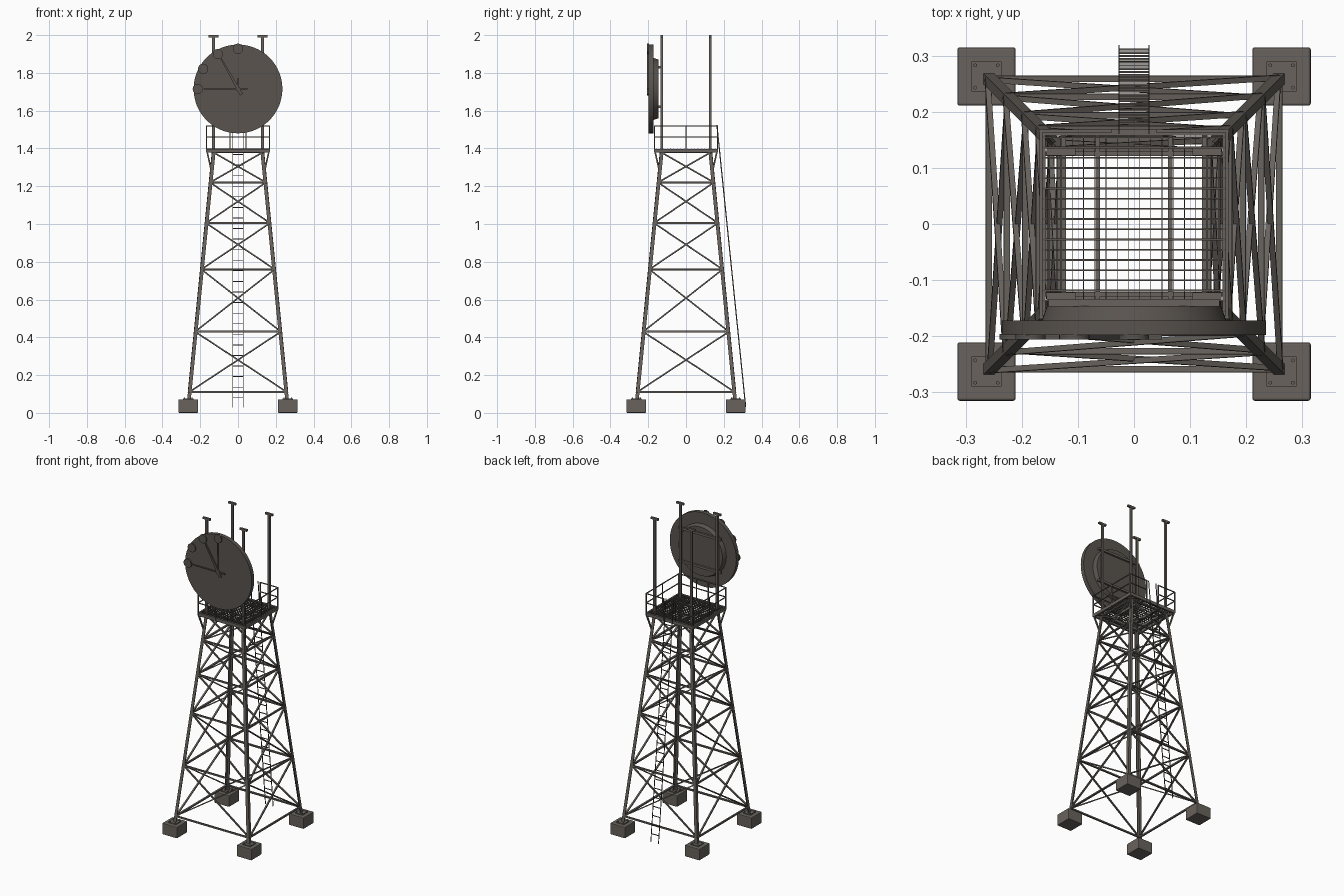
import bpy, bmesh, math
from mathutils import Vector as V, Matrix

if "Cube" in bpy.data.objects:
    bpy.data.objects.remove(bpy.data.objects["Cube"])

def material(name, c):
    m = bpy.data.materials.new(name)
    m.diffuse_color = (*c, 1)
    m.use_nodes = True
    m.node_tree.nodes["Principled BSDF"].inputs["Base Color"].default_value = m.diffuse_color
    return m

STEEL = material("weathered_steel", (0.138, 0.123, 0.109))
DARK = material("dark_steel", (0.100, 0.088, 0.077))

def finish(bm, name, mat, smooth=False):
    bmesh.ops.recalc_face_normals(bm, faces=bm.faces)
    me = bpy.data.meshes.new(name)
    bm.to_mesh(me)
    bm.free()
    ob = bpy.data.objects.new(name, me)
    bpy.context.collection.objects.link(ob)
    me.materials.append(mat)
    if smooth:
        bpy.context.view_layer.objects.active = ob
        ob.select_set(True)
        bpy.ops.object.shade_smooth_by_angle(angle=math.radians(35))
        ob.select_set(False)
    return ob

def prism(bm, p, q, profile, side):
    """Sweep a closed profile (side, other) from p to q."""
    p, q = V(p), V(q)
    d = (q - p).normalized()
    s = V(side)
    s = (s - d * s.dot(d)).normalized()
    t = d.cross(s)
    rings = [[bm.verts.new(c + s * a + t * b) for a, b in profile] for c in (p, q)]
    n = len(profile)
    for i in range(n):
        j = (i + 1) % n
        bm.faces.new((rings[0][i], rings[0][j], rings[1][j], rings[1][i]))
    bm.faces.new(rings[0])
    bm.faces.new(rings[1])

def bar(bm, p, q, w, h=None, side=(0, 1, 0.01)):
    a, b = w / 2, (h or w) / 2
    prism(bm, p, q, [(-a, -b), (a, -b), (a, b), (-a, b)], side)

def box(bm, lo, hi):
    lo, hi = V(lo), V(hi)
    m = Matrix.Translation((lo + hi) / 2) @ Matrix.Diagonal((*(hi - lo), 1))
    bmesh.ops.create_cube(bm, size=1, matrix=m)

def disc(bm, c, r1, r2, y0, y1, n):
    m = Matrix.Translation((c[0], (y0 + y1) / 2, c[1])) @ Matrix.Rotation(math.pi / 2, 4, 'X')
    bmesh.ops.create_cone(bm, cap_ends=True, segments=n, radius1=r1, radius2=r2,
                          depth=y1 - y0, matrix=m)

CORNERS = [(-1, -1), (1, -1), (1, 1), (-1, 1)]
SIDES = list(zip(CORNERS, CORNERS[1:] + CORNERS[:1]))
def half(z): return 0.262 - (z - 0.08) * 0.1

# concrete footings
bm = bmesh.new()
for sx, sy in CORNERS:
    box(bm, (sx * .263 - .052, sy * .263 - .052, 0), (sx * .263 + .052, sy * .263 + .052, .072))
foot = finish(bm, "footings", STEEL)
bv = foot.modifiers.new("soft_edges", 'BEVEL')
bv.width, bv.segments = 0.004, 2

# base plates with bolts
bm = bmesh.new()
for sx, sy in CORNERS:
    x, y = sx * .263, sy * .263
    box(bm, (x - .027, y - .027, .07), (x + .027, y + .027, .077))
    for i, j in CORNERS:
        m = Matrix.Translation((x + i * .02, y + j * .02, .079))
        bmesh.ops.create_cone(bm, cap_ends=True, segments=6, radius1=.0035, radius2=.0035, depth=.006, matrix=m)
finish(bm, "base_plates", STEEL)

# angle-iron legs, heel facing outwards
bm = bmesh.new()
for sx, sy in CORNERS:
    pts = []
    for z in (.076, 1.39):
        h = half(z) + .006
        f, t = .019, .004
        prof = [(0, 0), (f, 0), (f, t), (t, t), (t, f), (0, f)]
        pts.append([bm.verts.new((sx * (h - a), sy * (h - b), z)) for a, b in prof])
    for i in range(6):
        j = (i + 1) % 6
        bm.faces.new((pts[0][i], pts[0][j], pts[1][j], pts[1][i]))
    for r in pts:
        bm.faces.new(r)
finish(bm, "legs", STEEL)

# horizontal rings and crossed braces
levels = [.11, .43, .76, 1.005, 1.22, 1.38]
rings, braces = bmesh.new(), bmesh.new()
for a, b in SIDES:
    out = V((a[0] + b[0], a[1] + b[1], .2)).normalized()
    def at(c, z): return V((c[0] * half(z), c[1] * half(z), z))
    for z in levels:
        bar(rings, at(a, z), at(b, z), .011, .009, out)
    for z0, z1 in zip(levels, levels[1:]):
        bar(braces, at(a, z0) + out * .002, at(b, z1) + out * .002, .010, .007, out)
        bar(braces, at(b, z0) - out * .002, at(a, z1) - out * .002, .010, .007, out)
finish(rings, "horizontal_rings", STEEL)
finish(braces, "cross_braces", STEEL)

# platform frame, joists and corner brackets
bm = bmesh.new()
P = .163
for a, b in SIDES:
    bar(bm, (a[0] * P, a[1] * P, 1.388), (b[0] * P, b[1] * P, 1.388), .010, .020, (a[0] + b[0], a[1] + b[1], 0))
    bar(bm, (a[0] * P, a[1] * P, 1.38), (a[0] * .141, a[1] * .141, 1.28), .008)
for x in (-.125, -.065, .065, .125):
    box(bm, (x - .004, -P, 1.378), (x + .004, P, 1.394))
for y in (-.125, .125):
    box(bm, (-P, y - .004, 1.378), (P, y + .004, 1.393))
finish(bm, "platform_frame", STEEL)

# open grating floor
bm = bmesh.new()
for i in range(18):
    y = -.155 + i * .0182
    box(bm, (-P, y - .0015, 1.392), (P, y + .0015, 1.399))
for i in range(16):
    x = -.15 + i * .02
    box(bm, (x - .0006, -P, 1.394), (x + .0006, P, 1.398))
finish(bm, "grating_floor", DARK)

# railing with a gap at the back for the ladder
bm = bmesh.new()
R = .166
for z in (1.46, 1.52):
    for s in (-1, 1):
        bar(bm, (s * R, -R, z), (s * R, R, z), .005, side=(1, 0, 0))
        bar(bm, (s * R, R, z), (s * .042, R, z), .005)
    bar(bm, (-R, -R, z), (R, -R, z), .005)
for s in (-1, 1):
    for x, y in ((R, -R), (R, 0), (R, R), (.042, R), (.042, -R)):
        bar(bm, (s * x, y, 1.38), (s * x, y, 1.522), .006)
finish(bm, "railing", STEEL)

# sloping ladder with thin rails
bm = bmesh.new()
def ladder_y(z): return .316 - (z - .03) * .102
for s in (-1, 1):
    bar(bm, (s * .027, ladder_y(.03), .03), (s * .027, ladder_y(1.525), 1.525), .006, .002)
for i in range(24):
    z = .08 + i * .056
    bar(bm, (-.027, ladder_y(z), z), (.027, ladder_y(z), z), .004)
finish(bm, "ladder", DARK)

# four masts with cross caps
bm = bmesh.new()
for sx, sy in CORNERS:
    x, y = sx * .13, sy * .129
    box(bm, (x - .007, y - .006, 1.38), (x + .007, y + .006, 1.99))
    box(bm, (x - .026, y - .0065, 1.988), (x + .026, y + .0065, 2))
finish(bm, "masts", STEEL)

# round face with stepped back
C = (0, 1.715)
bm = bmesh.new()
disc(bm, C, .235, .235, -.198, -.172, 64)
disc(bm, C, .155, .165, -.174, -.146, 64)
finish(bm, "round_face", DARK, True)

# bars that hang the face from the front masts
bm = bmesh.new()
for z in (1.62, 1.83):
    box(bm, (-.152, -.147, z - .007), (.152, -.134, z + .007))
finish(bm, "mounting_bars", STEEL)

# raised markers on the upper left quarter
bm = bmesh.new()
for k in range(4):
    a = math.radians(90 + 30 * k)
    disc(bm, (.213 * math.cos(a), 1.715 + .213 * math.sin(a)), .027, .027, -.206, -.196, 24)
finish(bm, "face_markers", DARK, True)

# pointers and hub
bm = bmesh.new()
def pointer(p, q, w0, w1):
    p, q = V((p[0], 0, p[1])), V((q[0], 0, q[1]))
    n = (q - p).cross(V((0, 1, 0))).normalized()
    shape = [p + n * w0, q + n * w1, q - n * w1, p - n * w0]
    f = bm.faces.new([bm.verts.new(v + V((0, -.206, 0))) for v in shape])
    g = bmesh.ops.extrude_face_region(bm, geom=[f])["geom"]
    bmesh.ops.translate(bm, vec=(0, .009, 0), verts=[v for v in g if isinstance(v, bmesh.types.BMVert)])
pointer((.018, 1.685), (-.092, 1.88), .009, .003)
pointer((.05, 1.715), (-.19, 1.715), .004, .0015)
pointer((0, 1.70), (0, 1.905), .0015, .001)
disc(bm, C, .012, .012, -.207, -.196, 16)
finish(bm, "pointers", DARK)
